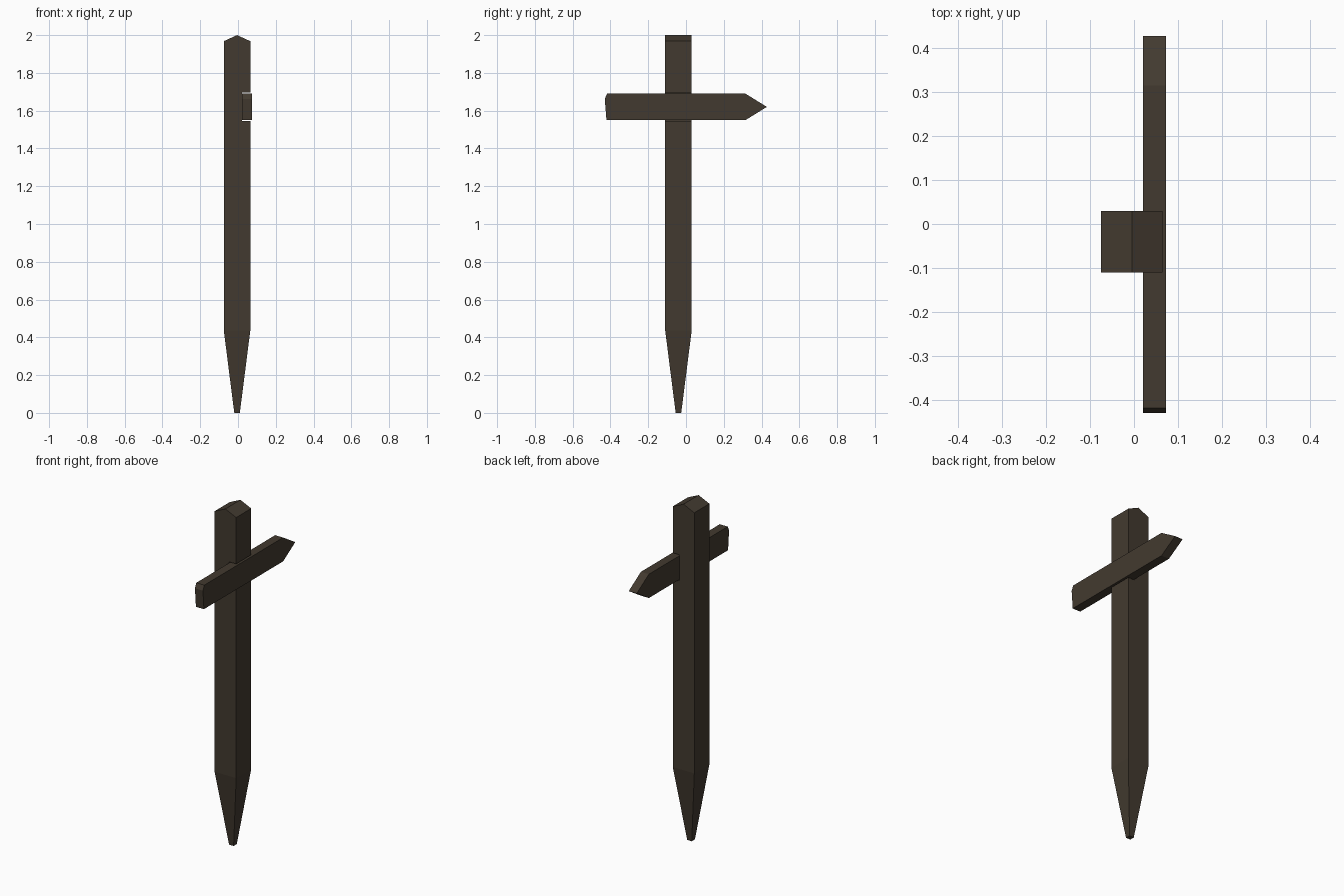
import bpy, bmesh
from mathutils import Vector

if "Cube" in bpy.data.objects:
    bpy.data.objects.remove(bpy.data.objects["Cube"])

wood = bpy.data.materials.new("dark_wood")
wood.diffuse_color = (0.055, 0.042, 0.029, 1)
wood.use_nodes = True
wood.node_tree.nodes["Principled BSDF"].inputs["Base Color"].default_value = wood.diffuse_color


def prism(points, offset):
    """Close a planar outline and extrude it along offset."""
    bm = bmesh.new()
    face = bm.faces.new([bm.verts.new(p) for p in points])
    out = bmesh.ops.extrude_face_region(bm, geom=[face], use_keep_orig=True)
    moved = [g for g in out["geom"] if isinstance(g, bmesh.types.BMVert)]
    bmesh.ops.translate(bm, verts=moved, vec=offset)
    bmesh.ops.recalc_face_normals(bm, faces=bm.faces)
    return bm


def finish(bm, name):
    bmesh.ops.recalc_face_normals(bm, faces=bm.faces)
    mesh = bpy.data.meshes.new(name)
    bm.to_mesh(mesh)
    bm.free()
    mesh.materials.append(wood)
    bpy.context.collection.objects.link(bpy.data.objects.new(name, mesh))


# Post: gabled top and a notch for the board, extruded front to back
x0, x1, xc, notch = -0.075, 0.065, -0.005, 0.02
outline = [(x0, 0.435), (x1, 0.435), (x1, 1.545), (notch, 1.545),
           (notch, 1.695), (x1, 1.695), (x1, 1.968), (xc, 2.0), (x0, 1.968)]
post = prism([(x, -0.11, z) for x, z in outline], (0, 0.14, 0))

# Tapered ground spike, extruded from the bottom of the post
post.faces.ensure_lookup_table()
bottom = min(post.faces, key=lambda f: f.calc_center_median().z)
spike = bmesh.ops.extrude_face_region(post, geom=[bottom])["geom"]
post.faces.remove(bottom) if bottom.is_valid else None
centre = Vector((xc, -0.04, 0))
for v in (g for g in spike if isinstance(g, bmesh.types.BMVert)):
    v.co = centre + (Vector((v.co.x, v.co.y, 0)) - centre) * 0.21
finish(post, "post")

# Arrow-shaped direction board set in the notch
arrow = [(-0.421, 1.55), (0.315, 1.55), (0.428, 1.62), (0.315, 1.69),
         (-0.418, 1.69), (-0.43, 1.662)]
finish(prism([(0.021, y, z) for y, z in arrow], (0.052, 0, 0)), "direction_board")
